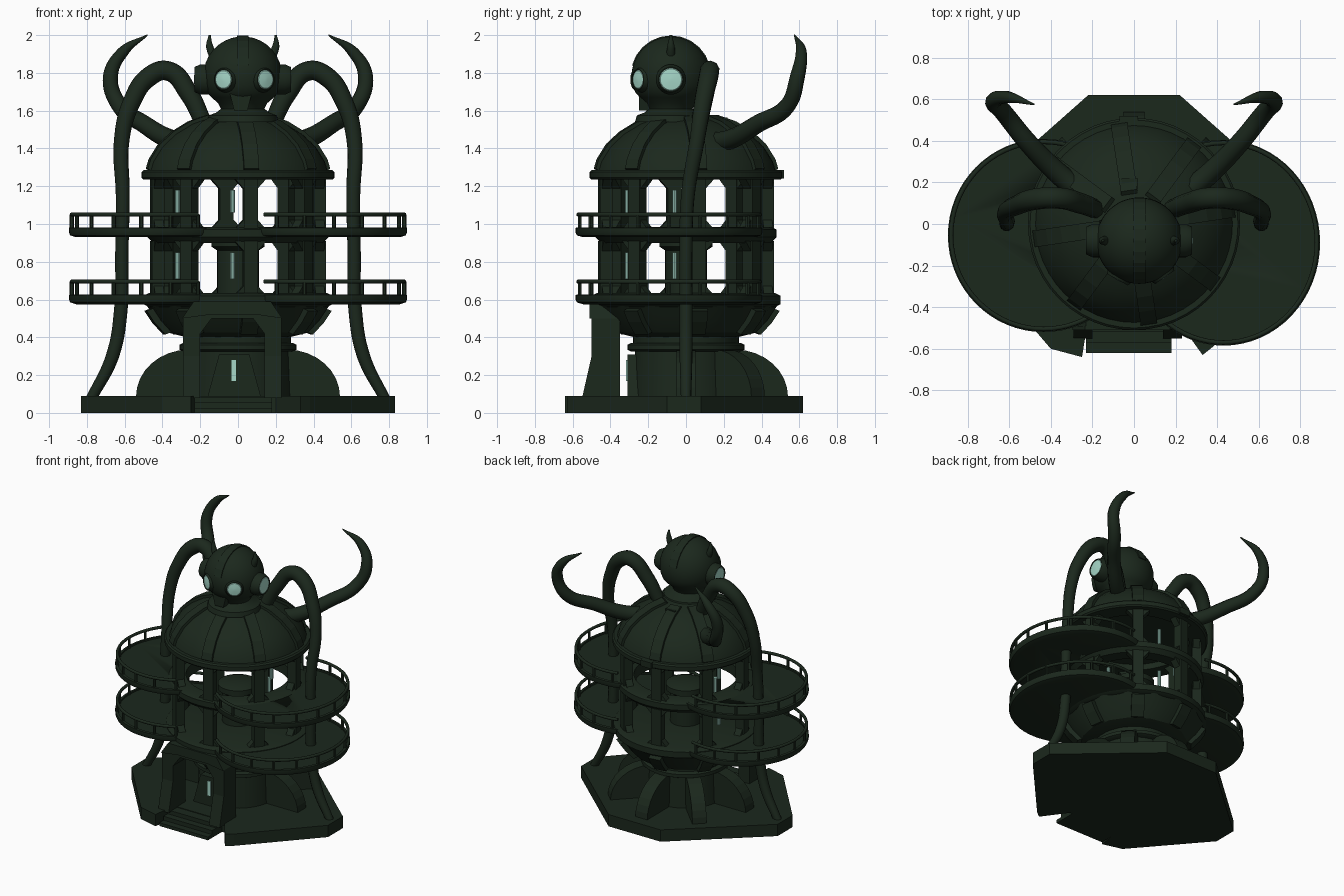
import bpy, bmesh, math
from mathutils import Vector, Matrix

if "Cube" in bpy.data.objects:
    bpy.data.objects.remove(bpy.data.objects["Cube"])

def mat(name, c):
    m = bpy.data.materials.new(name)
    m.diffuse_color = (*c, 1)
    m.use_nodes = True
    m.node_tree.nodes["Principled BSDF"].inputs["Base Color"].default_value = m.diffuse_color
    return m

IRON = mat("dark_green_iron", (0.011, 0.021, 0.012))
GLASS = mat("pale_mint_glass", (0.38, 0.68, 0.58))
TWIST = 8.5   # the ribs and columns are turned slightly off the axes

def finish(bm, name, m=IRON, angle=30, matrix=None):
    bmesh.ops.recalc_face_normals(bm, faces=bm.faces)
    me = bpy.data.meshes.new(name)
    bm.to_mesh(me)
    bm.free()
    me.materials.append(m)
    ob = bpy.data.objects.new(name, me)
    bpy.context.collection.objects.link(ob)
    if matrix:
        ob.matrix_world = matrix
    if angle:
        bpy.ops.object.select_all(action='DESELECT')
        ob.select_set(True)
        bpy.context.view_layer.objects.active = ob
        bpy.ops.object.shade_smooth_by_angle(angle=math.radians(angle))
    return ob

def lathe(name, prof, n=48, loc=(0, 0, 0), scale=(1, 1), closed=False, m=IRON, angle=30, matrix=None):
    bm = bmesh.new()
    rings = []
    for r, z in prof:
        rings.append([bm.verts.new((loc[0] + r * scale[0] * math.cos(2 * math.pi * i / n),
                                    loc[1] + r * scale[1] * math.sin(2 * math.pi * i / n),
                                    loc[2] + z)) for i in range(n)])
    pairs = list(zip(rings, rings[1:])) + ([(rings[-1], rings[0])] if closed else [])
    for a, b in pairs:
        for i in range(n):
            j = (i + 1) % n
            bm.faces.new((a[i], a[j], b[j], b[i]))
    if not closed:
        bm.faces.new(rings[0])
        bm.faces.new(rings[-1])
    return finish(bm, name, m, angle, matrix)

def prism(name, pts, depth, matrix, m=IRON):
    # polygon in local xy, extruded along local z
    bm = bmesh.new()
    f = bm.faces.new([bm.verts.new((x, y, 0)) for x, y in pts])
    ext = bmesh.ops.extrude_face_region(bm, geom=[f])
    bmesh.ops.translate(bm, vec=(0, 0, depth),
                        verts=[v for v in ext['geom'] if isinstance(v, bmesh.types.BMVert)])
    return finish(bm, name, m, 0, matrix)

def box(name, lo, hi, matrix=Matrix(), m=IRON):
    pts = [(lo[0], lo[1]), (hi[0], lo[1]), (hi[0], hi[1]), (lo[0], hi[1])]
    return prism(name, pts, hi[2] - lo[2], matrix @ Matrix.Translation((0, 0, lo[2])), m)

def rz(deg):
    return Matrix.Rotation(math.radians(deg), 4, 'Z')

UP = Matrix.Rotation(math.radians(90), 4, 'X')   # local y -> z, local z -> -y
SIDE = Matrix(((0, 0, 1, 0), (1, 0, 0, 0), (0, 1, 0, 0), (0, 0, 0, 1)))   # local xy -> yz

def rib(name, prof, deg, width, out, inward):
    # band following an (r, z) profile; out and inward are (r, z) offsets
    pts = [(r + out[0], z + out[1]) for r, z in prof] + [(r + inward[0], z + inward[1]) for r, z in reversed(prof)]
    return prism(name, pts, width, rz(deg) @ Matrix.Translation((0, width / 2, 0)) @ UP)

def tube(name, pts, radii, kind='BEZIER'):
    cu = bpy.data.curves.new(name, 'CURVE')
    cu.dimensions = '3D'
    cu.bevel_depth = 1
    cu.bevel_resolution = 3
    cu.resolution_u = 8
    cu.use_fill_caps = True
    s = cu.splines.new(kind)
    dst = s.bezier_points if kind == 'BEZIER' else s.points
    dst.add(len(pts) - 1)
    for p, co, r in zip(dst, pts, radii):
        p.co = co if kind == 'BEZIER' else (*co, 1)
        p.radius = r
        if kind == 'BEZIER':
            p.handle_left_type = p.handle_right_type = 'AUTO'
    cu.materials.append(IRON)
    ob = bpy.data.objects.new(name, cu)
    bpy.context.collection.objects.link(ob)
    bpy.ops.object.select_all(action='DESELECT')
    ob.select_set(True)
    bpy.context.view_layer.objects.active = ob
    bpy.ops.object.convert(target='MESH')

# base plate with entrance notch and steps
base = [(.22, .62), (-.22, .62), (-.83, .08), (-.83, -.1), (-.4, -.6), (-.25, -.64),
        (-.22, -.45), (.2, -.45), (.33, -.63), (.38, -.59), (.83, -.1), (.83, .08)]
prism("base_plate", base, 0.09, Matrix())
for i in range(3):
    box("step", (-.23, -.62 + .05 * i, 0), (.18, -.44, .03 * (i + 1) - .005))

# ground floor core, collar and flared underside
lathe("ground_core", [(.28, .08), (.27, .33)])
lathe("collar_ring", [(.29, .325), (.31, .335), (.31, .36), (.29, .37)])
lathe("collar_neck", [(.28, .36), (.28, .42)])
bowl = [(.37, .425), (.43, .49), (.47, .55)]
lathe("bowl", [(.27, .40)] + bowl + [(.49, .575)], n=16, angle=20)
for k in range(8):
    rib("bowl_rib", bowl, 45 * k + TWIST, .09, (.025, -.01), (-.05, .02))
arc = [(.26 + .28 * math.cos(a), .085 + .25 * math.sin(a)) for a in [math.pi / 2 * i / 8 for i in range(9)]]
for d in (0, 45, 90, 135, 180):
    prism("curved_buttress", arc + [(.25, .085)], .1, rz(d) @ Matrix.Translation((0, .05, 0)) @ UP)

# entrance gate with chamfered arch
gate = [(-.29, .08), (-.29, .5), (-.23, .59), (.17, .59), (.23, .5), (.23, .08),
        (.14, .08), (.14, .42), (.08, .5), (-.14, .5), (-.2, .42), (-.2, .08)]
prism("gate_arch", gate, .15, Matrix.Translation((0, -.35, 0)) @ UP)
prism("gate_trim", [(x * 1.02, z) for x, z in gate[1:5]] + [(.1, .52), (-.15, .52)], .02,
      Matrix.Translation((0, -.49, 0)) @ UP)
for x in (-.29, .14):
    prism("gate_foot", [(-.36, .08), (-.36, .3), (-.5, .3), (-.55, .08)], .09, Matrix.Translation((x, 0, 0)) @ SIDE)
prism("door_frame", [(-.16, .09), (-.1, .31), (.06, .31), (.12, .09)], .06, Matrix.Translation((0, -.25, 0)) @ UP)
box("door_lamp", (-.035, -.317, .17), (-.01, -.309, .28), m=GLASS)

# floors
lathe("lower_floor", [(.47, .56), (.5, .575), (.5, .62), (.47, .635)])
lathe("upper_floor_ring", [(.36, .9), (.45, .9), (.48, .93), (.48, .97), (.45, .985), (.36, .985)], closed=True)
lathe("brim_ring", [(.38, 1.235), (.5, 1.235), (.51, 1.245), (.51, 1.275), (.5, 1.285), (.38, 1.285)], closed=True)
lathe("inner_drum", [(.11, .6), (.11, .86), (.14, .88), (.14, .92), (.09, .94)])

# columns with corner gussets and inner lamps, two storeys
for z0, z1 in ((.62, .91), (.97, 1.24)):
    for k in range(8):
        R = rz(45 * k + TWIST)
        box("column", (.40, -.037, z0), (.465, .037, z1), R)
        for s in (-1, 1):
            for za, zb in ((z0, z0 + .06), (z1, z1 - .06)):
                prism("window_gusset", [(s * .03, za), (s * .085, za), (s * .03, zb)], .05,
                      R @ Matrix.Translation((.405, 0, 0)) @ SIDE)
    for x, y in ((-.03, -.31), (.04, .32), (-.32, .06), (.325, -.06)):
        lathe("lamp_tube", [(.013, z0 + .09), (.013, z1 - .06)], n=10, loc=(x, y, 0), m=GLASS)

# side balconies with railings, cut away where the tower stands
cutter = lathe("balcony_cutter", [(.45, .8), (.45, 1.1)])
cutter.hide_render = True
cutter.hide_viewport = False
cutter.display_type = 'WIRE'
for side, cx, cy, rx, ry in (("left", -.435, -.055, .46, .465), ("right", .43, -.09, .465, .495)):
    for z in (.575, .93):
        ob = lathe(side + "_balcony", [(.92, z), (.985, z + .01), (1, z + .025), (1, z + .05), (.96, z + .052), (.96, z + .04)],
                   n=64, loc=(cx, cy, 0), scale=(rx, ry), angle=40)
        if z > .9:
            mod = ob.modifiers.new("tower_cut", 'BOOLEAN')
            mod.operation = 'DIFFERENCE'
            mod.solver = 'EXACT'
            mod.object = cutter
            bpy.context.view_layer.objects.active = ob
            bpy.ops.object.modifier_apply(modifier=mod.name)
        rail = []
        for i in range(72):
            a = 2 * math.pi * i / 72
            p = Vector((cx + (rx - .015) * math.cos(a), cy + (ry - .015) * math.sin(a), z + .12))
            inside = p.xy.length < .47
            rail.append(None if inside else p)
            if i % 4 == 0 and not inside:
                lathe("rail_post", [(.011, z + .04), (.011, z + .12)], n=6, loc=(p.x, p.y, 0), angle=0)
        start = next(i for i in range(72) if rail[i - 1] is None and rail[i] is not None)
        run = [p for p in rail[start:] + rail[:start] if p is not None]
        tube(side + "_handrail", run, [.011] * len(run), kind='POLY')
bpy.data.objects.remove(cutter)

# ribbed dome
dome = [(.475, 1.28), (.46, 1.33), (.41, 1.41), (.34, 1.475), (.25, 1.53), (.15, 1.565)]
lathe("dome", dome, angle=40)
for k in range(8):
    rib("dome_rib", dome, 45 * k + TWIST, .08, (.013, .013), (-.02, -.01))
box("dome_hatch", (-.06, .14, 1.5), (.02, .22, 1.565))
box("rear_bracket", (-.07, .44, 1.24), (.02, .52, 1.285))

# helmet head
HX, HY, HZ = .025, -.08, 1.785
lathe("helmet", [(.19, 1.54), (.18, 1.575), (.14, 1.59), (.115, 1.61), (.13, 1.64), (.165, 1.67)] +
      [(.208 * math.cos(a), HZ + .208 * math.sin(a)) for a in [math.radians(-25 + 11 * i) for i in range(11)]],
      loc=(HX, HY, 0), angle=45)
crest = [(.213 * math.cos(a), .213 * math.sin(a)) for a in [math.radians(15 + 15 * i) for i in range(11)]]
prism("helmet_crest", crest, .06, Matrix.Translation((HX - .03, HY, HZ)) @ SIDE)
for d, r, out in ((-119, .07, .215), (-55, .07, .215), (0, .08, .255), (180, .08, .255)):
    M = Matrix.Translation((HX, HY, HZ - .02)) @ rz(d) @ Matrix.Rotation(math.radians(90), 4, 'Y')
    lathe("porthole_rim", [(r, .14), (r, out - .03), (r - .014, out), (r - .018, out), (r - .02, out - .01)], n=32, matrix=M)
    lathe("porthole_glass", [(r - .017, out - .009), (r - .024, out - .002), (.01, out + .003)], n=32, m=GLASS, matrix=M)
prism("snout", [(-.06, 1.7), (.06, 1.7), (.035, 1.6), (-.035, 1.6)], .08, Matrix.Translation((HX - .01, HY - .09, 0)) @ UP)
for s in (-1, 1):
    tube("horn", [(HX + s * .15, HY, 1.88), (HX + s * .175, HY, 1.94), (HX + s * .175, HY, 2.0)], [.026, .02, .006])

# tentacles: two reaching the ground, two curling up behind
down = [(.18, .07, 1.53), (.26, .1, 1.69), (.37, .125, 1.81), (.47, .12, 1.78), (.565, .09, 1.64), (.615, .06, 1.45),
        (.61, .01, 1.15), (.615, 0, .85), (.62, 0, .55), (.665, 0, .3), (.78, 0, .07)]
back = [(.24, .14, 1.43), (.36, .24, 1.45), (.5, .38, 1.53), (.63, .54, 1.63), (.675, .59, 1.78), (.61, .61, 1.91), (.48, .575, 2.0)]
for s in (-1, 1):
    tube("ground_tentacle", [(s * x, y, z) for x, y, z in down],
         [.045, .05, .052, .052, .047, .041, .037, .035, .036, .035, .028])
    tube("raised_tentacle", [(s * x, y, z) for x, y, z in back], [.055, .052, .047, .044, .04, .03, .004])
